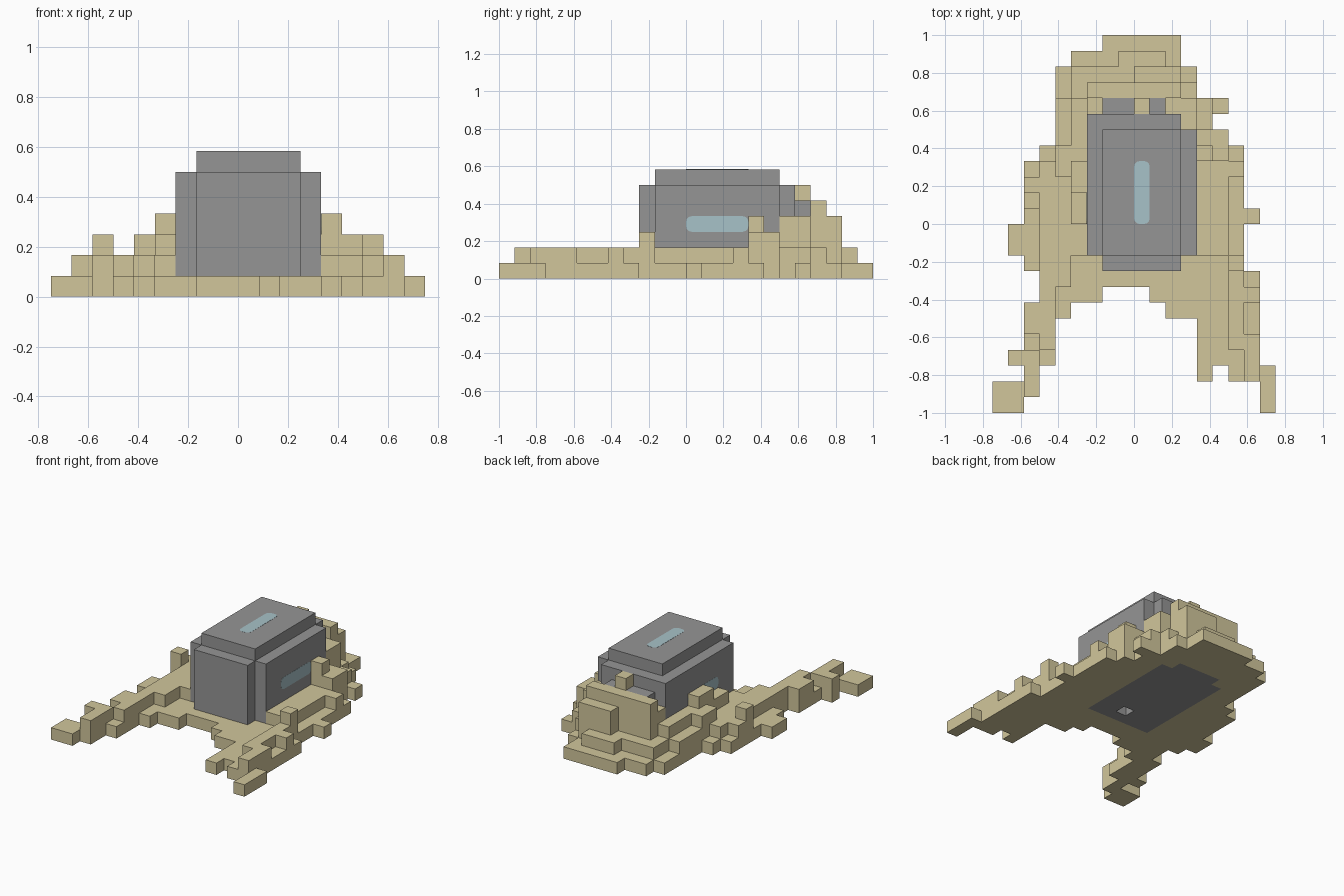
import bpy
import bmesh
from math import radians
from mathutils import Matrix, Vector

UNIT = 1 / 12  # edge of one block

cube = bpy.data.objects.get("Cube")
if cube:
    bpy.data.objects.remove(cube, do_unlink=True)


def make_material(name, colour):
    mat = bpy.data.materials.new(name)
    mat.use_nodes = True
    mat.diffuse_color = (*colour, 1)
    mat.node_tree.nodes["Principled BSDF"].inputs["Base Color"].default_value = (*colour, 1)
    return mat


def add_object(name, bm, mat):
    mesh = bpy.data.meshes.new(name)
    bm.to_mesh(mesh)
    bm.free()
    mesh.materials.append(mat)
    obj = bpy.data.objects.new(name, mesh)
    bpy.context.collection.objects.link(obj)
    return obj


def box_cells(x0, x1, y0, y1, z0, z1):
    return {(x, y, z) for x in range(x0, x1) for y in range(y0, y1) for z in range(z0, z1)}


def block_object(name, cells, solid, mat):
    """Skin a set of blocks, leaving out faces that touch another solid block."""
    bm = bmesh.new()
    verts = {}
    for cell in sorted(cells):
        for axis in range(3):
            for side in (0, 1):
                beside = list(cell)
                beside[axis] += 1 if side else -1
                if tuple(beside) in solid:
                    continue
                ring = []
                for u, v in ((0, 0), (1, 0), (1, 1), (0, 1)):
                    p = list(cell)
                    p[axis] += side
                    p[(axis + 1) % 3] += u
                    p[(axis + 2) % 3] += v
                    key = tuple(p)
                    if key not in verts:
                        verts[key] = bm.verts.new(Vector(key) * UNIT)
                    ring.append(verts[key])
                bm.faces.new(ring if side else ring[::-1])
    return add_object(name, bm, mat)


def window(name, centre, turn, mat):
    """Thin rounded plate, four blocks long and one wide."""
    bm = bmesh.new()
    bmesh.ops.create_grid(bm, x_segments=1, y_segments=1, size=UNIT / 2)
    bmesh.ops.scale(bm, vec=(1, 4, 1), verts=bm.verts)
    bmesh.ops.bevel(bm, geom=bm.verts[:], offset=0.03, segments=3, profile=0.5, affect="VERTICES")
    obj = add_object(name, bm, mat)
    obj.matrix_world = Matrix.Translation(Vector(centre) * UNIT) @ Matrix.Rotation(radians(turn), 4, "Y")
    plate = obj.modifiers.new("thickness", "SOLIDIFY")
    plate.thickness = 0.002
    plate.offset = 0


sand = make_material("sand", (0.64, 0.565, 0.33))
metal = make_material("grey metal", (0.3, 0.3, 0.3))
glass = make_material("pale blue glass", (0.39, 0.54, 0.58))

# Pod: floor, core, side plates, front and back plates, rear step, back corner post
pod = box_cells(-3, 3, -2, 7, 0, 1) | box_cells(-2, 2, 7, 8, 0, 5)
pod |= box_cells(-2, 3, -2, 6, 1, 7)
pod |= box_cells(-3, 4, -2, 6, 1, 6)
pod |= box_cells(-2, 3, -3, 7, 1, 6)
pod |= box_cells(-3, -2, 6, 7, 1, 6)
vent = {(0, -1, 0)}
pod -= vent

# Ground layer of the drift, as rows: y from, y to, x from, x to
ground = [
    (11, 12, -2, 3), (10, 11, -4, 3), (8, 10, -5, 4), (7, 8, -5, 6),
    (6, 7, -5, 5), (5, 6, -5, 6), (4, 5, -6, 7), (0, 4, -7, 7),
    (0, 1, 7, 8), (-2, 0, -8, 7), (-3, -2, -7, 7), (-4, -3, -6, 8),
    (-5, -4, -6, -2), (-5, -4, 1, 8), (-6, -5, -7, -4), (-6, -5, 2, 8),
]
# Two uneven arms reaching forward
arms = [
    (-9, -6, -7, -5), (-9, -8, -8, -7), (-11, -9, -7, -6), (-12, -10, -9, -7),
    (-9, -6, 4, 8), (-10, -9, 4, 5), (-10, -9, 6, 8), (-12, -9, 8, 9),
]
# Heaped blocks: y from, y to, x from, x to, height
rear_heap = [
    (10, 11, -1, 2, 2), (9, 10, -4, 0, 2), (9, 10, 0, 3, 4),
    (8, 9, -3, 3, 5), (8, 9, -4, -3, 2), (8, 9, 3, 4, 2), (7, 8, 0, 1, 6),
    (7, 8, 2, 3, 4), (7, 8, -3, -2, 4), (6, 8, 3, 4, 4), (7, 8, 4, 5, 2),
]
side_heaps = [
    (2, 4, -4, -3, 4), (4, 8, -4, -3, 3), (0, 2, -4, -3, 3), (-2, 0, -4, -3, 2),
    (3, 5, -5, -4, 3), (5, 8, -5, -4, 2), (-4, 3, -5, -4, 2), (-4, 4, -6, -5, 2),
    (1, 2, -7, -6, 3), (2, 3, -7, -6, 2), (4, 5, 4, 5, 4), (5, 6, 4, 5, 3),
    (-2, 4, 4, 5, 2), (6, 7, 4, 5, 2), (4, 6, 5, 6, 3), (3, 4, 5, 7, 2),
    (-2, 3, 5, 6, 2), (-3, -2, 6, 7, 3),
]
arm_heaps = [
    (-8, -4, -6, -5, 2), (-7, -5, -7, -6, 2), (-9, -8, -8, -6, 2), (-11, -9, -7, -6, 2),
    (-8, -3, 6, 7, 2), (-10, -7, 7, 8, 2), (-5, -4, 7, 8, 2),
]


def drift(rows):
    cells = set()
    for y0, y1, x0, x1, *height in rows:
        cells |= box_cells(x0, x1, y0, y1, 0, height[0] if height else 1)
    return cells - pod - vent


parts = {
    "sand_ground": drift(ground),
    "sand_arms": drift(arms + arm_heaps),
    "sand_rear_heap": drift(rear_heap),
    "sand_side_heaps": drift(side_heaps),
}
solid = set(pod).union(*parts.values())
used = set()
for name, cells in parts.items():
    block_object(name, cells - used, solid, sand)
    used |= cells
block_object("pod", pod, solid, metal)

# Windows on the roof and both sides
window("roof_window", (0.5, 2, 7), 0, glass)
window("left_window", (4, 2, 3.5), 90, glass)
window("right_window", (-3, 2, 3.5), -90, glass)
